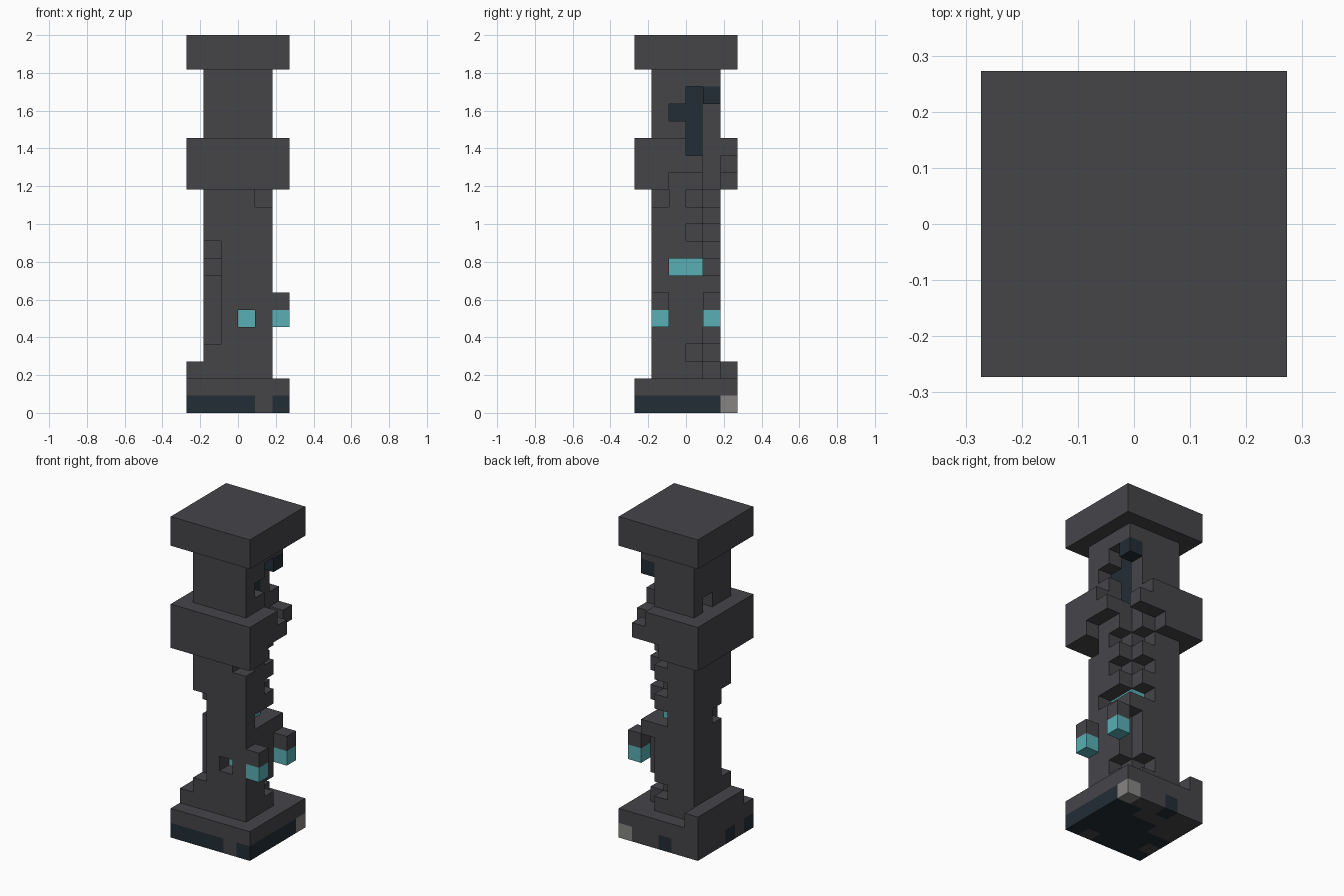
import bpy, bmesh
from mathutils import Vector

cube = bpy.data.objects.get("Cube")
if cube:
    bpy.data.objects.remove(cube, do_unlink=True)

U = 1 / 11                      # size of one block
HALF = 3                        # half the width in blocks


def material(name, colour):
    mat = bpy.data.materials.new(name)
    mat.use_nodes = True
    mat.diffuse_color = (*colour, 1)
    mat.node_tree.nodes["Principled BSDF"].inputs["Base Color"].default_value = (*colour, 1)
    return mat


STONE, NAVY, TEAL, PALE = range(4)
MATS = [
    material("dark_stone", (0.06, 0.058, 0.066)),
    material("navy_stone", (0.016, 0.026, 0.036)),
    material("teal_glow", (0.10, 0.43, 0.46)),
    material("pale_stone", (0.24, 0.235, 0.23)),
]


def box(x, y, z):
    """Block cells in inclusive ranges; a plain number is a single cell."""
    spans = [range(s, s + 1) if isinstance(s, int) else range(s[0], s[1] + 1) for s in (x, y, z)]
    return {(i, j, k) for i in spans[0] for j in spans[1] for k in spans[2]}


ALL, MID = (0, 5), (1, 4)

# Whole parts
parts = {
    "base": box(ALL, ALL, (0, 1)) | box(0, (1, 5), 2),
    "lower_shaft": box(MID, MID, (2, 12)),
    "collar": box(ALL, ALL, (13, 15)),
    "upper_shaft": box(MID, MID, (16, 19)),
    "cap": box(ALL, ALL, (20, 21)),
    "front_lamp": box(5, 1, (5, 6)),
    "back_lamp": box(5, 4, (5, 6)),
}

# Crumbled corner of the lower shaft, mirrored across the diagonal
gaps = box(4, 4, (2, 6)) | box(4, 4, (8, 12))
for level in (3, 8, 10, 12):
    gaps |= box(4, 3, level) | box(3, 4, level)
gaps |= box(4, 2, 8) | box(4, 1, 12)
# Missing front edge, window and side notch
gaps |= box(1, 1, (4, 9)) | box(1, 2, 8) | box(3, 1, 5)
# Broken corner of the collar
gaps |= box(5, (2, 5), 13) | box(4, (4, 5), 13) | box(3, 5, 13)
gaps |= box(5, (4, 5), 14) | box(4, 4, 14)
gaps |= box((4, 5), (3, 5), 15)
# Crack in the upper shaft
gaps |= box(4, 3, (16, 18)) | box(4, 4, (16, 17)) | box(4, 2, 17) | box(1, 3, 16)

# Coloured blocks
colours = {}


def paint(cells, index):
    colours.update({c: index for c in cells})


paint(box(ALL, ALL, 0), NAVY)
for patch in (box(4, 0, 0), box(0, 1, 0), box((0, 1), (3, 5), 0),
              box((3, 4), 5, 0), box((2, 3), 4, 0)):
    paint(patch, STONE)
paint(box(5, 5, 0), PALE)
paint(box(3, 3, (15, 18)) | box(3, 2, 17) | box(4, 4, 18), NAVY)
paint(box(3, (2, 3), 8) | box(3, 2, 5) | box(5, 1, 5) | box(5, 4, 5), TEAL)

solid = set().union(*parts.values()) - gaps


def build(name, cells):
    """Mesh the exposed faces of the cells and merge flat areas."""
    bm = bmesh.new()
    verts = {}

    def corner(p):
        key = tuple(p)
        if key not in verts:
            verts[key] = bm.verts.new(((p[0] - HALF) * U, (p[1] - HALF) * U, p[2] * U))
        return verts[key]

    for cell in sorted(cells):
        for axis in range(3):
            for side in (0, 1):
                near = list(cell)
                near[axis] += 2 * side - 1
                if tuple(near) in solid:
                    continue
                loop = []
                for a, b in ((0, 0), (1, 0), (1, 1), (0, 1)):
                    p = list(cell)
                    p[axis] += side
                    p[(axis + 1) % 3] += a
                    p[(axis + 2) % 3] += b
                    loop.append(corner(p))
                face = bm.faces.new(loop if side else loop[::-1])
                face.material_index = colours.get(cell, STONE)
    bmesh.ops.dissolve_limit(bm, angle_limit=0.01, verts=bm.verts[:],
                             edges=bm.edges[:], delimit={'MATERIAL'})
    mesh = bpy.data.meshes.new(name)
    bm.to_mesh(mesh)
    bm.free()
    for mat in MATS:
        mesh.materials.append(mat)
    bpy.context.collection.objects.link(bpy.data.objects.new(name, mesh))


for part, cells in parts.items():
    build(part, cells & solid)
